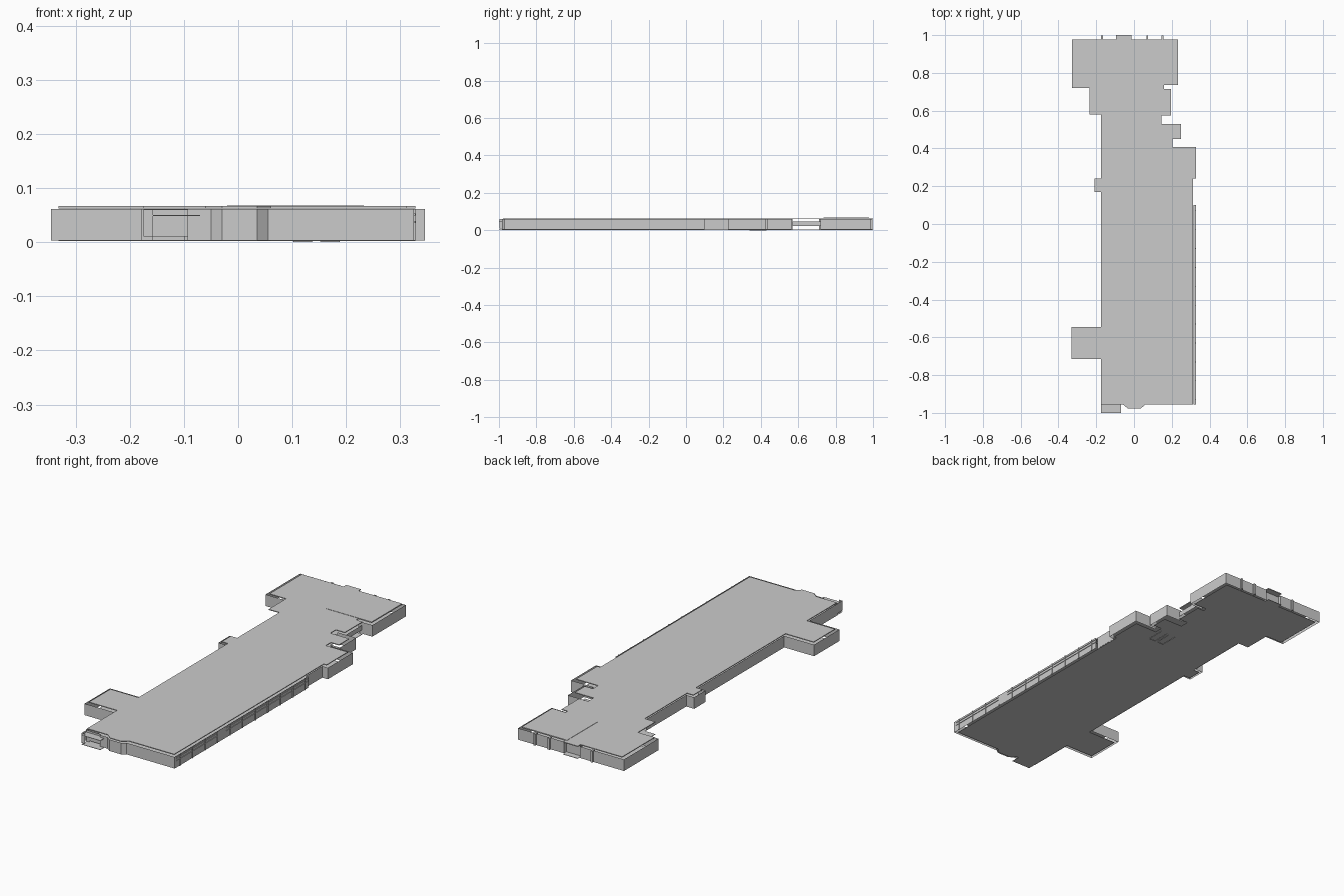
import bpy, bmesh

Z0, Z1 = 0.003, 0.061      # wall foot and head


def finish(name, bm):
    me = bpy.data.meshes.new(name)
    bm.to_mesh(me)
    bm.free()
    ob = bpy.data.objects.new(name, me)
    bpy.context.collection.objects.link(ob)
    return ob


def slab(name, pts, z0, z1):
    """Flat plate from a plan outline."""
    bm = bmesh.new()
    face = bm.faces.new([bm.verts.new((x, y, z0)) for x, y in pts])
    top = bmesh.ops.extrude_face_region(bm, geom=[face])["geom"]
    bmesh.ops.translate(bm, vec=(0, 0, z1 - z0),
                        verts=[g for g in top if isinstance(g, bmesh.types.BMVert)])
    bmesh.ops.recalc_face_normals(bm, faces=bm.faces)
    return finish(name, bm)


def box(name, x0, x1, y0, y1, z0, z1):
    return slab(name, [(x0, y0), (x1, y0), (x1, y1), (x0, y1)], z0, z1)


def wall(name, pts, z0=Z0, z1=Z1):
    """Paper-thin wall raised along a plan path."""
    bm = bmesh.new()
    lo = [bm.verts.new((x, y, z0)) for x, y in pts]
    hi = [bm.verts.new((x, y, z1)) for x, y in pts]
    for i in range(len(pts) - 1):
        bm.faces.new((lo[i], lo[i + 1], hi[i + 1], hi[i]))
    return finish(name, bm)


# Roof and floor plates share one plan outline
plan = [(-.175, -.955), (-.06, -.955), (-.03, -.978), (.035, -.978), (.06, -.955),
        (.312, -.955), (.312, .24), (.328, .24), (.328, .408), (.205, .408),
        (.205, .45), (.25, .45), (.25, .53), (.145, .53), (.145, .575),
        (.195, .575), (.195, .715), (.16, .715), (.16, .735), (.233, .735),
        (.233, .978), (-.012, .978), (-.012, 1), (-.095, 1), (-.095, .978),
        (-.328, .978), (-.328, .72), (-.235, .72), (-.235, .58), (-.175, .58),
        (-.175, .242), (-.21, .242), (-.21, .17), (-.175, .17), (-.175, -.545),
        (-.332, -.545), (-.332, -.715), (-.175, -.715)]
slab("roof_plate", plan, .0625, .0665)
slab("floor_plate", plan, .002, .004)
box("raised_roof_panel", -.02, .233, .735, .978, .0665, .068)

# Front facade and right glazed wall, wrapping into the right wing
wall("front_and_right_wall", [(-.093, -.97), (-.05, -.97), (-.03, -.985), (.035, -.985),
                              (.055, -.97), (.325, -.97), (.325, .1)])
wall("right_link_wall", [(.314, .1), (.314, .225), (.345, .225), (.345, .425),
                         (.22, .425), (.22, .437), (.265, .437), (.265, .565), (.16, .565)])

# Left wall with its lower wing and side bay
wall("left_wall_and_wing", [(-.157, -.96), (-.178, -.96), (-.178, -.732), (-.345, -.732),
                            (-.345, -.53), (-.178, -.53), (-.178, .16), (-.222, .16),
                            (-.222, .252), (-.178, .252), (-.178, .57)])

# Rear block walls, left and right of the rear entrance
wall("rear_block_left_wall", [(-.24, .712), (-.345, .712), (-.345, .988), (-.1, .988), (-.1, .97)])
wall("rear_block_right_wall", [(-.01, .97), (-.01, .988), (.247, .988), (.247, .72), (.17, .72)])
wall("rear_entrance_screen", [(-.1, .97), (-.01, .97)])
for x in (-.17, .07, .15):
    box("rear_pier", x - .005, x + .005, .976, .997, Z0, Z1)

# Front porch
box("porch_floor", -.175, -.07, -1, -.955, .002, .004)
box("porch_canopy", -.175, -.07, -1, -.955, .048, .05)
wall("porch_screen", [(-.175, -.96), (-.175, -.998), (-.157, -.998)], .01, .06)
wall("porch_back", [(-.157, -.96), (-.093, -.96), (-.093, -.97)], .01, .06)

# Ledge, mullions and door on the long right side
box("right_ledge", .314, .328, -.955, .1, .049, .053)
box("right_lower_ledge", .314, .328, -.955, .1, .035, .039)
for i in range(11):
    y = -.93 + i * .1
    box("right_mullion", .323, .329, y - .002, y + .002, Z0, Z1)
wall("right_door", [(.328, -.63), (.328, -.565)], .01, .058)

# Open-sided terrace rail
wall("terrace_rail", [(.145, .57), (.19, .57), (.19, .72)], .022, .046)
wall("left_terrace_rail", [(-.178, .57), (-.178, .715)], .022, .046)

# U-shaped pads under the floor
for x in (.12, .17):
    wall("under_floor_pad", [(x - .018, .43), (x - .018, .34), (x + .018, .34), (x + .018, .43)],
         0, .003)
